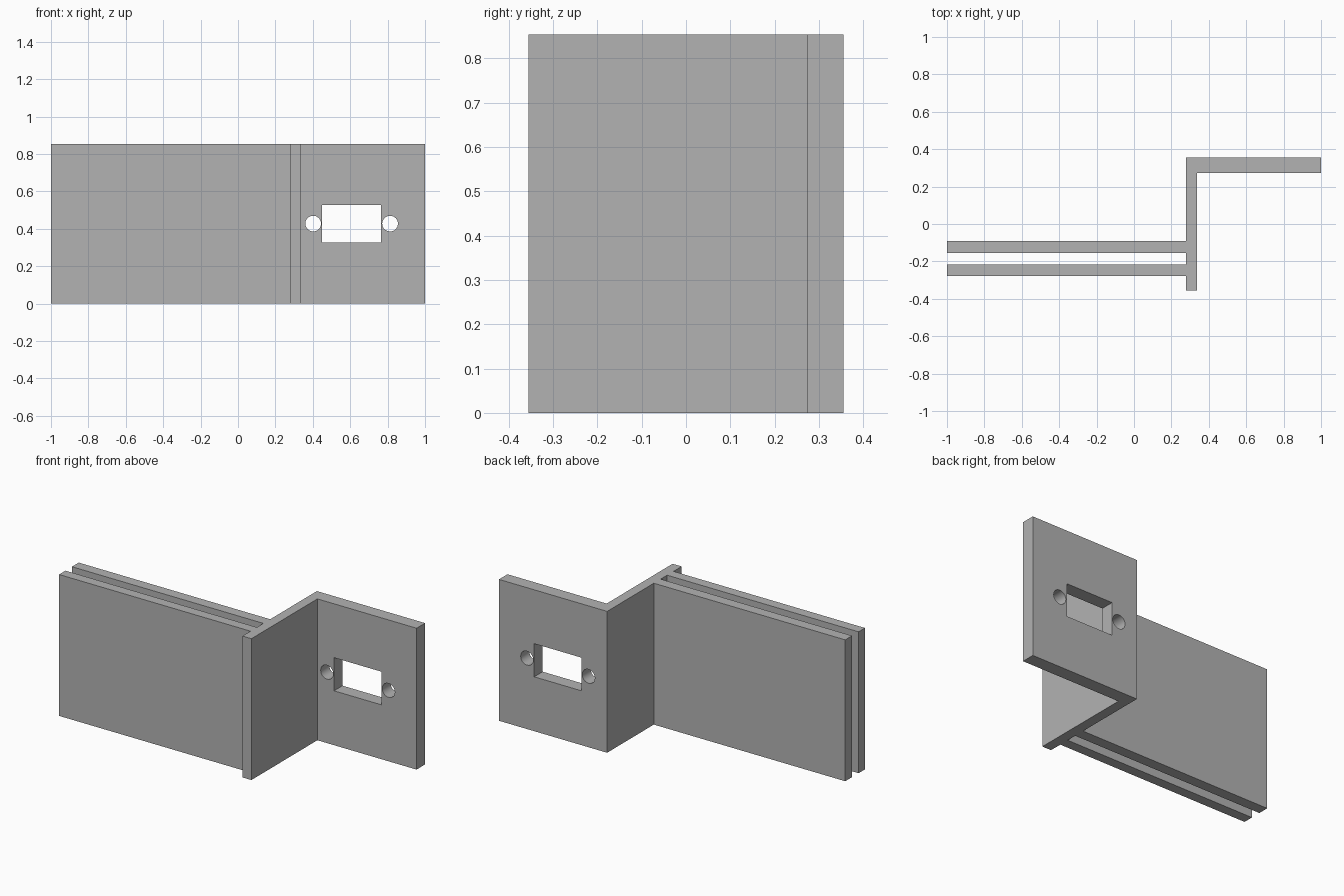
import bpy
import bmesh
from mathutils import Matrix

HEIGHT = 0.853
MID_Z = 0.428

default = bpy.data.objects.get("Cube")
if default:
    bpy.data.objects.remove(default, do_unlink=True)

grey = bpy.data.materials.new("plain grey")
grey.use_nodes = True
colour = (0.45, 0.45, 0.45, 1)
grey.diffuse_color = colour
grey.node_tree.nodes["Principled BSDF"].inputs["Base Color"].default_value = colour


def make_object(name, bm):
    bmesh.ops.recalc_face_normals(bm, faces=bm.faces)
    mesh = bpy.data.meshes.new(name)
    bm.to_mesh(mesh)
    bm.free()
    mesh.materials.append(grey)
    obj = bpy.data.objects.new(name, mesh)
    bpy.context.collection.objects.link(obj)
    return obj


# Bracket body: plan outline of two parallel plates, web and flange
outline = [
    (-1, -0.278), (0.278, -0.278), (0.278, -0.355), (0.338, -0.355),
    (0.338, 0.274), (1, 0.274), (1, 0.355), (0.278, 0.355),
    (0.278, -0.09), (-1, -0.09), (-1, -0.155), (0.278, -0.155),
    (0.278, -0.217), (-1, -0.217),
]
bm = bmesh.new()
base = bm.faces.new([bm.verts.new((x, y, 0)) for x, y in outline])
extruded = bmesh.ops.extrude_face_region(bm, geom=[base], use_keep_orig=True)
top = [g for g in extruded["geom"] if isinstance(g, bmesh.types.BMVert)]
bmesh.ops.translate(bm, verts=top, vec=(0, 0, HEIGHT))
bracket = make_object("connector_bracket", bm)


# Cutters for the connector window and its two screw holes
def window_cutter():
    bm = bmesh.new()
    bmesh.ops.create_cube(bm, size=1, matrix=Matrix.Translation((0.607, 0.315, MID_Z))
                          @ Matrix.Diagonal((0.315, 0.3, 0.2, 1)))
    return make_object("window_cutter", bm)


def hole_cutter(x):
    bm = bmesh.new()
    bmesh.ops.create_cone(bm, cap_ends=True, segments=32, radius1=0.042, radius2=0.042,
                          depth=0.3, matrix=Matrix.Translation((x, 0.315, MID_Z))
                          @ Matrix.Rotation(1.5708, 4, "X"))
    return make_object("screw_hole_cutter", bm)


cutters = [window_cutter(), hole_cutter(0.402), hole_cutter(0.813)]
bpy.context.view_layer.objects.active = bracket
for cutter in cutters:
    cut = bracket.modifiers.new("cut", "BOOLEAN")
    cut.operation = "DIFFERENCE"
    cut.solver = "EXACT"
    cut.object = cutter
    bpy.ops.object.modifier_apply(modifier=cut.name)
    bpy.data.objects.remove(cutter, do_unlink=True)

# Smooth hole walls, crisp plate edges
bpy.ops.object.select_all(action="DESELECT")
bracket.select_set(True)
bpy.ops.object.shade_smooth_by_angle(angle=0.5)
